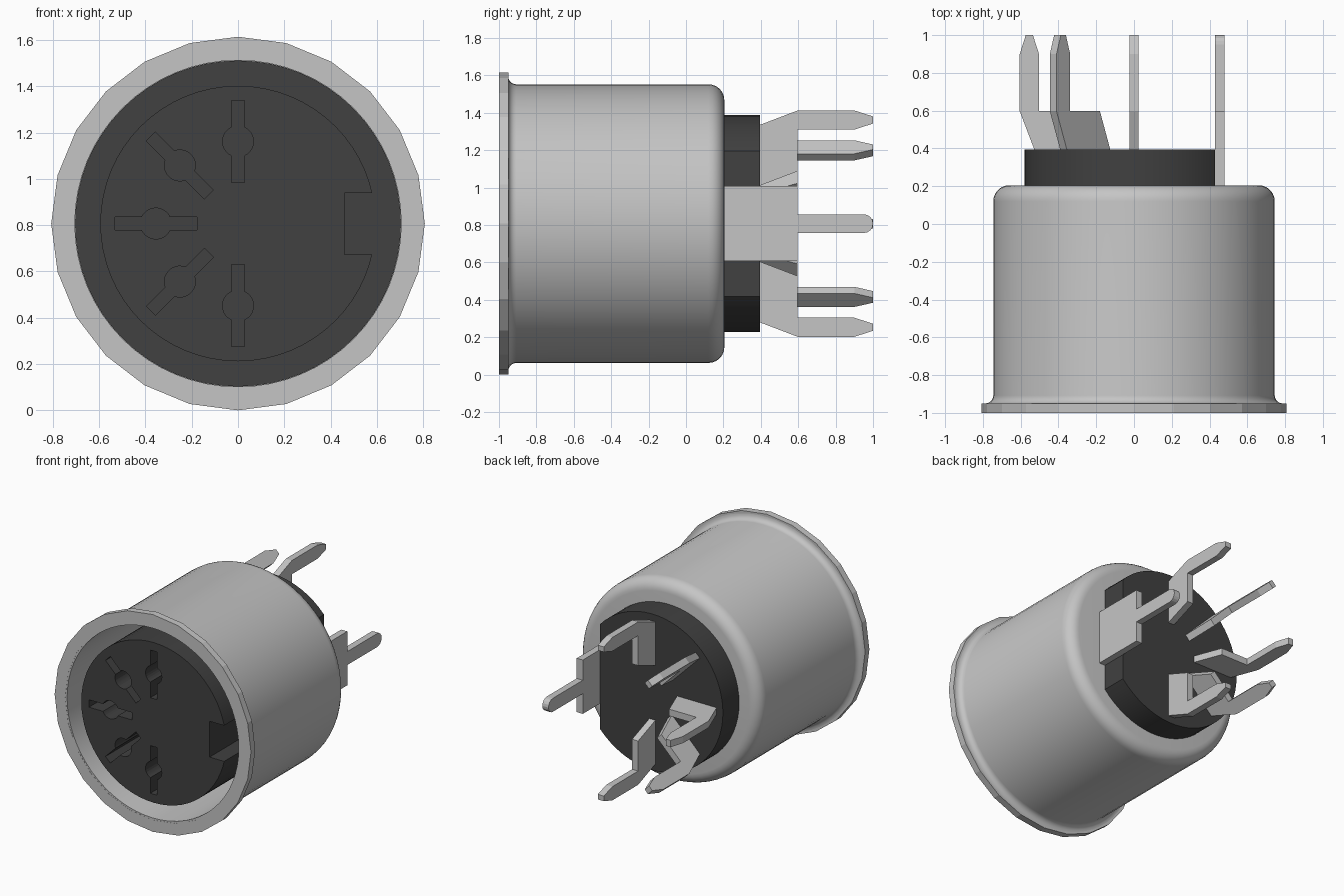
import bpy, bmesh, math
from math import sin, cos, pi, radians

cube = bpy.data.objects.get("Cube")
if cube:
    bpy.data.objects.remove(cube, do_unlink=True)

C = 0.807  # height of the connector's axis, which runs along y


def material(name, value):
    m = bpy.data.materials.new(name)
    m.use_nodes = True
    col = (value, value, value, 1)
    m.diffuse_color = col
    m.node_tree.nodes["Principled BSDF"].inputs["Base Color"].default_value = col
    return m


METAL = material("light grey metal", 0.56)
PLASTIC = material("dark grey plastic", 0.052)


def finish(name, bm, mat, smooth=True):
    bmesh.ops.remove_doubles(bm, verts=bm.verts, dist=1e-5)
    bmesh.ops.recalc_face_normals(bm, faces=bm.faces)
    me = bpy.data.meshes.new(name)
    bm.to_mesh(me)
    bm.free()
    me.materials.append(mat)
    ob = bpy.data.objects.new(name, me)
    bpy.context.collection.objects.link(ob)
    if smooth:
        shade(ob)
    return ob


def shade(ob):
    bpy.ops.object.select_all(action='DESELECT')
    ob.select_set(True)
    bpy.context.view_layer.objects.active = ob
    bpy.ops.object.shade_smooth_by_angle(angle=radians(30))


def lathe(name, profile, sides, mat, smooth=True):
    """Spin closed (radius, y) profile round the axis."""
    bm = bmesh.new()
    rings = [[bm.verts.new((r * sin(2 * pi * i / sides), y, C + r * cos(2 * pi * i / sides)))
              for i in range(sides)] for r, y in profile]
    for k, a in enumerate(rings):
        b = rings[(k + 1) % len(rings)]
        if profile[k][0] == 0 and profile[(k + 1) % len(rings)][0] == 0:
            continue
        for i in range(sides):
            j = (i + 1) % sides
            bm.faces.new((a[i], a[j], b[j], b[i]))
    bmesh.ops.remove_doubles(bm, verts=bm.verts, dist=1e-5)
    return finish(name, bm, mat, smooth)


def prism(name, pts, lo, hi, place, mat, smooth=False):
    """Extrude an outline between lo and hi; place maps (u, v, w) to xyz."""
    bm = bmesh.new()
    a = [bm.verts.new(place(u, v, lo)) for u, v in pts]
    b = [bm.verts.new(place(u, v, hi)) for u, v in pts]
    bm.faces.new(a)
    bm.faces.new(b[::-1])
    for i in range(len(pts)):
        j = (i + 1) % len(pts)
        bm.faces.new((a[i], a[j], b[j], b[i]))
    return finish(name, bm, mat, smooth)


def along_axis(u, v, w):
    return (u, w, C + v)


def radial(angle):
    """Outline in (radius, y), thickness across the radius."""
    c, s = cos(angle), sin(angle)
    return lambda r, y, t: (r * c - t * s, y, C + r * s + t * c)


# Metal shell: open bore at the front, rounded closed back
fillet = [(0.787 - 0.042 * sin(t), -0.908 - 0.042 * cos(t))
          for t in (radians(a) for a in range(0, 91, 18))]
corner = [(0.66 + 0.085 * cos(t), 0.12 + 0.085 * sin(t))
          for t in (radians(a) for a in range(0, 91, 15))]
lathe("shell", [(0, 0.1), (0.705, 0.1), (0.705, -0.999), (0.745, -0.999), (0.745, -0.95)]
      + fillet + corner + [(0, 0.205)], 64, METAL)
lathe("flange", [(0.72, -1), (0.807, -1), (0.807, -0.95), (0.72, -0.95)], 24, METAL, False)

# Plastic core filling the bore, with a free-standing centre post
post = lathe("socket_core", [(0, -0.99), (0.595, -0.99), (0.595, 0.0), (0.704, 0.0),
                             (0.704, 0.15), (0, 0.15)], 64, PLASTIC)


def cut(target, cutter):
    cutter.hide_render = True
    mod = target.modifiers.new("cut", 'BOOLEAN')
    mod.operation = 'DIFFERENCE'
    mod.solver = 'EXACT'
    mod.object = cutter
    bpy.context.view_layer.objects.active = target
    bpy.ops.object.modifier_apply(modifier=mod.name)
    bpy.data.objects.remove(cutter, do_unlink=True)


# Keyway at the side of the post
cut(post, prism("keyway_cutter", [(0.46, -0.133), (0.65, -0.133), (0.65, 0.133), (0.46, 0.133)],
                -1.1, -0.002, along_axis, PLASTIC))

# Contact holes: a round hole crossed by a radial slot
HOLE_R, SLOT_W, SLOT_L, RING = 0.067, 0.0275, 0.177, 0.355
a0 = math.asin(SLOT_W / HOLE_R)
arc = [a0 + (pi - 2 * a0) * i / 10 for i in range(11)]
half = ([(SLOT_L, SLOT_W)] + [(HOLE_R * cos(t), HOLE_R * sin(t)) for t in arc]
        + [(-SLOT_L, SLOT_W)])
keyhole = half + [(-x, -y) for x, y in half]
angles = [radians(a) for a in (90, 135, 180, 225, 270)]
for ang in angles:
    c, s = cos(ang), sin(ang)
    outline = [((RING + u) * c - v * s, (RING + u) * s + v * c) for u, v in keyhole]
    cut(post, prism("hole_cutter", outline, -1.1, -0.45, along_axis, PLASTIC))
shade(post)

# Rear block with a flat on one side
flat = math.acos(0.43 / 0.58)
rim = [flat + (2 * pi - 2 * flat) * i / 48 for i in range(49)]
prism("rear_block", [(0.58 * cos(t), 0.58 * sin(t)) for t in rim],
      0.12, 0.395, along_axis, PLASTIC, True)

# Five bent-out solder pins
pin = [(0.203, 0.35), (0.203, 0.395), (0.28, 0.597), (0.503, 0.597), (0.503, 0.9),
       (0.535, 1.0), (0.573, 1.0), (0.605, 0.9), (0.605, 0.597), (0.528, 0.395), (0.528, 0.35)]
for i, ang in enumerate(angles):
    prism("contact_pin_%d" % (i + 1), pin, -0.025, 0.025, radial(ang), METAL)

# Ground tab lying against the flat, with a rounded pin
tip = [(0.05 * cos(t), 0.95 + 0.05 * sin(t)) for t in (pi * i / 8 for i in range(9))]
ground = [(-0.2, 0.15), (0.2, 0.15), (0.2, 0.597), (0.05, 0.597)] + tip + [(-0.05, 0.597), (-0.2, 0.597)]
prism("ground_tab", ground, 0.43, 0.48, lambda u, v, w: (w, v, C + u), METAL)
